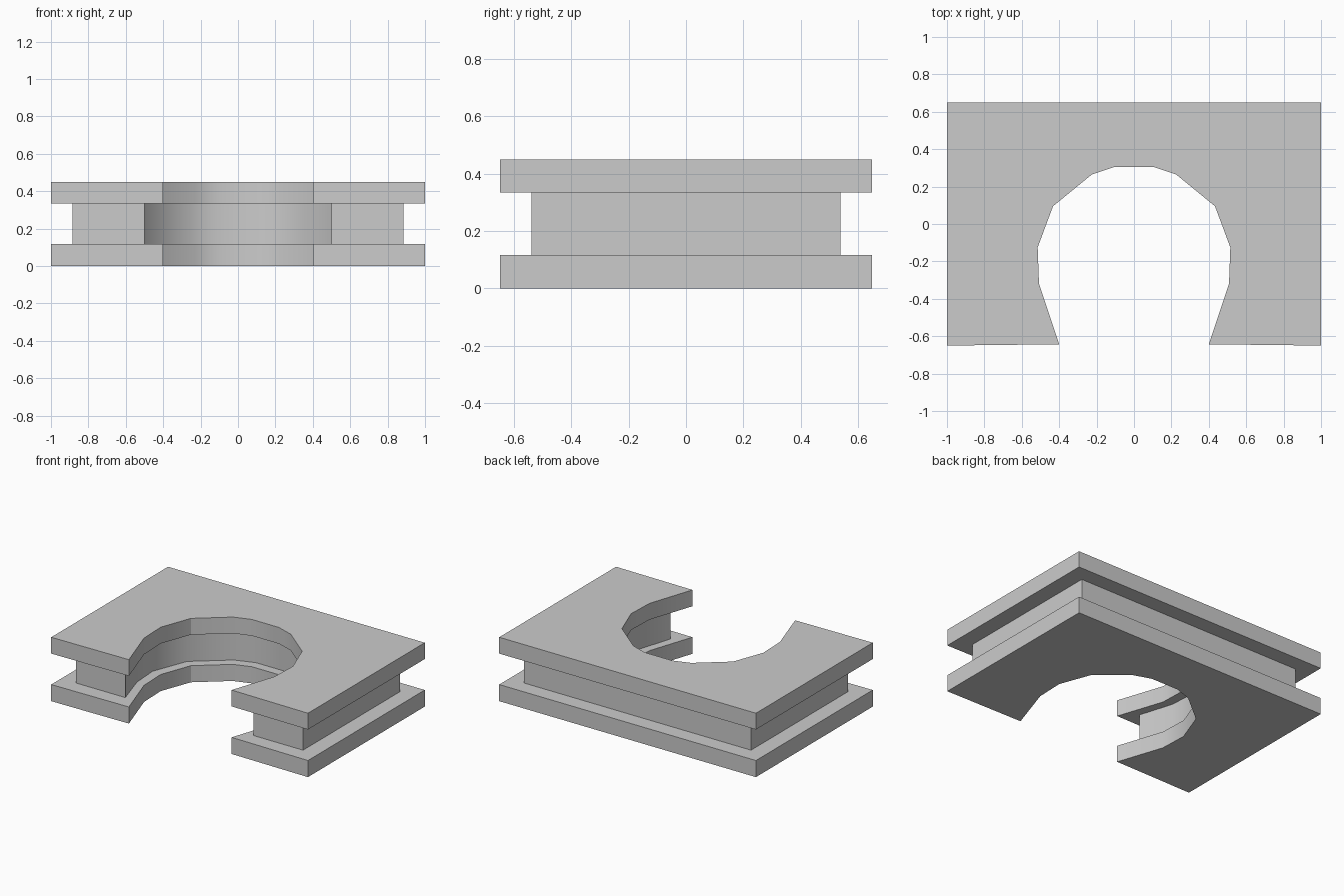
import bpy, bmesh, math

if "Cube" in bpy.data.objects:
    bpy.data.objects.remove(bpy.data.objects["Cube"])

# Right half of each outline, from the back centre side round to the opening's crown
FLANGE = [(1.0, 0.65), (1.0, -0.65), (0.4, -0.643), (0.508, -0.32),
          (0.515, -0.125), (0.433, 0.095), (0.225, 0.265), (0.105, 0.305)]
CORE = [(0.885, 0.54), (0.885, -0.54), (0.5, -0.54), (0.573, -0.305),
        (0.585, -0.115), (0.49, 0.133), (0.257, 0.323), (0.118, 0.37)]


def mirrored(half):
    """Close a half outline by mirroring it across x = 0."""
    return half + [(-x, y) for x, y in reversed(half)]


def stacked_solid(name, layers):
    """Join matching outlines at successive heights into one closed solid."""
    bm = bmesh.new()
    rings = [[bm.verts.new((x, y, z)) for x, y in mirrored(half)]
             for half, z in layers]
    for lower, upper in zip(rings, rings[1:]):
        n = len(lower)
        for i in range(n):
            j = (i + 1) % n
            bm.faces.new((lower[i], lower[j], upper[j], upper[i]))
    bm.faces.new(rings[0])
    bm.faces.new(rings[-1])
    bmesh.ops.recalc_face_normals(bm, faces=bm.faces)
    mesh = bpy.data.meshes.new(name)
    bm.to_mesh(mesh)
    bm.free()
    obj = bpy.data.objects.new(name, mesh)
    bpy.context.collection.objects.link(obj)
    return obj


# Lower flange, recessed core and upper flange as one continuous body
body = stacked_solid("flanged_arch_plate", [
    (FLANGE, 0.0), (FLANGE, 0.117),
    (CORE, 0.117), (CORE, 0.335),
    (FLANGE, 0.335), (FLANGE, 0.45)])

# Soften the faceted opening, keep the corners crisp
bpy.context.view_layer.objects.active = body
body.select_set(True)
bpy.ops.object.shade_smooth_by_angle(angle=math.radians(30))
